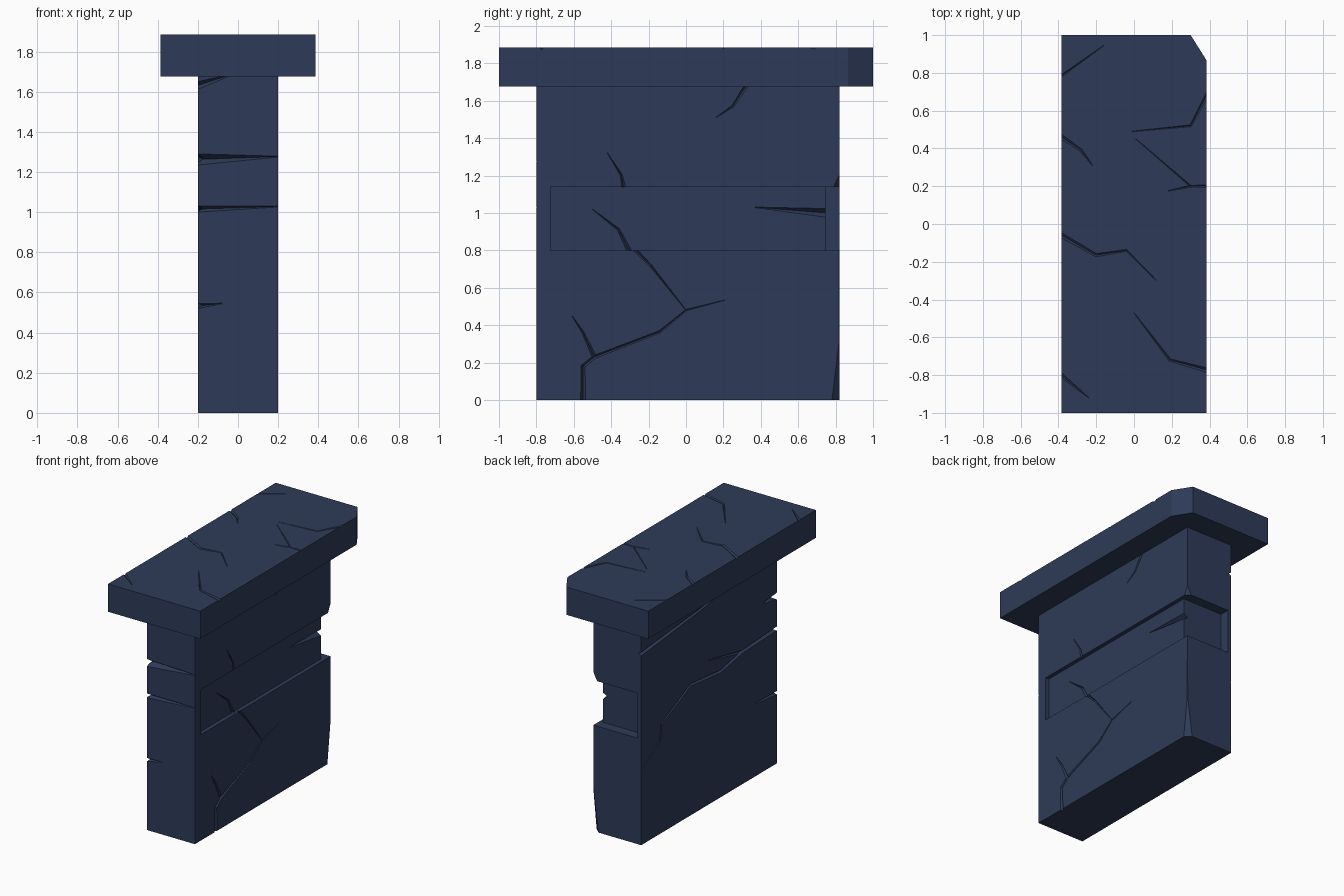
import bpy, bmesh
from mathutils import Vector

cube = bpy.data.objects.get("Cube")
if cube:
    bpy.data.objects.remove(cube, do_unlink=True)

stone = bpy.data.materials.new("slate_blue_stone")
stone.use_nodes = True
COLOUR = (0.027, 0.044, 0.099, 1)
stone.diffuse_color = COLOUR
stone.node_tree.nodes["Principled BSDF"].inputs["Base Color"].default_value = COLOUR


def loft(name, rings):
    """Closed solid running through matching rings of points."""
    bm = bmesh.new()
    rows = [[bm.verts.new(p) for p in ring] for ring in rings]
    n = len(rows[0])
    for a, b in zip(rows, rows[1:]):
        for i in range(n):
            j = (i + 1) % n
            bm.faces.new((a[i], a[j], b[j], b[i]))
    bm.faces.new(rows[0])
    bm.faces.new(rows[-1])
    bmesh.ops.recalc_face_normals(bm, faces=bm.faces)
    mesh = bpy.data.meshes.new(name)
    bm.to_mesh(mesh)
    bm.free()
    mesh.materials.append(stone)
    obj = bpy.data.objects.new(name, mesh)
    bpy.context.collection.objects.link(obj)
    return obj


def prism(name, outline, z0, z1):
    return loft(name, [[(x, y, z) for x, y in outline] for z in (z0, z1)])


def box(name, x0, x1, y0, y1, z0, z1):
    return prism(name, [(x0, y0), (x1, y0), (x1, y1), (x0, y1)], z0, z1)


def cut(target, cutter):
    """Subtract the cutter and remove it."""
    mod = target.modifiers.new("cut", 'BOOLEAN')
    mod.operation, mod.solver, mod.object = 'DIFFERENCE', 'EXACT', cutter
    cutter.hide_render = True
    bpy.context.view_layer.objects.active = target
    bpy.ops.object.modifier_apply(modifier=mod.name)
    bpy.data.objects.remove(cutter, do_unlink=True)


def crack(target, place, path, w0=0.03, w1=0.003, deep=0.8):
    """V-shaped groove along a path, tapering from width w0 to w1."""
    pts = [Vector(p) for p in path]
    rings = []
    for i, p in enumerate(pts):
        w = w0 + (w1 - w0) * i / (len(pts) - 1)
        steps = [(b - a).normalized() for a, b in zip(pts, pts[1:])]
        t = (steps[max(i - 1, 0)] + steps[min(i, len(steps) - 1)]).normalized()
        side = Vector((-t.y, t.x)) * w * 0.75
        d = w * deep
        rings.append([place(*(p + side), d / 2), place(*(p - side), d / 2), place(*p, -d)])
    cut(target, loft("crack_cutter", rings))


# Top slab with one clipped corner
slab = prism("top_slab", [(-.385, -1), (.385, -1), (.385, .865), (.3, 1), (-.385, 1)], 1.675, 1.885)

# Upright wall block
wall = box("wall_block", -.2, .2, -.8, .82, 0, 1.675)

# Recessed band on the side, turning the corner onto the back
cut(wall, box("side_band", .17, .3, -.725, .9, .8, 1.14))
cut(wall, box("back_band", -.17, .3, .745, .9, .8, 1.14))


# Chipped corner edge below and above the band
def chip(*levels):
    cut(wall, loft("chip_cutter", [[(.21 - a, .83, z), (.21, .83 - b, z), (.21, .83, z)]
                                   for z, a, b in levels]))


chip((-.01, .065, .06), (.3, .025, .022), (.81, .022, .02))
chip((1.13, .06, .055), (1.22, .012, .012))


# Mapping from flat crack paths to each surface
def top(u, v, h):
    return (u, v, 1.885 + h)


def left(u, v, h):
    return (.2 + h, u, v)


def band(u, v, h):
    return (.17 + h, u, v)


def right(u, v, h):
    return (-.2 - h, u, v)


def front(u, v, h):
    return (u, -.8 - h, v)


# Cracks in the slab
for path, w in [
    ([(-.41, -.045), (-.2, -.165), (-.04, -.14), (.12, -.3)], .025),
    ([(-.41, .48), (-.28, .39), (-.22, .31)], .025),
    ([(-.41, .765), (-.16, .945)], .012),
    ([(-.41, -.78), (-.24, -.92)], .025),
    ([(.41, -.78), (.19, -.72), (0, -.47)], .025),
    ([(.4, .71), (.3, .52), (-.01, .49)], .02),
    ([(.41, .2), (.3, .2), (.01, .45)], .015),
    ([(.3, .2), (.18, .175)], .012),
]:
    crack(slab, top, path, w, deep=.5)

# Cracks on the banded side
for path, w in [
    ([(-.55, -.03), (-.55, .18), (-.49, .23), (-.14, .365), (0, .48), (.21, .535)], .028),
    ([(-.29, .82), (-.19, .72), (0, .48)], .022),
    ([(-.49, .23), (-.55, .36), (-.61, .45)], .022),
    ([(-.33, 1.12), (-.345, 1.2), (-.42, 1.32)], .022),
    ([(.335, 1.7), (.25, 1.57), (.16, 1.51)], .022),
]:
    crack(wall, left, path, w)
crack(wall, band, [(-.3, .79), (-.36, .91), (-.5, 1.02)], .025)
crack(wall, band, [(.78, .998), (.37, 1.03)], .05)

# Cracks on the plain side
for path, w in [
    ([(.85, 1.44), (.11, 1.51), (-.82, 1.65)], .03),
    ([(-.83, 1.02), (-.386, 1.0), (-.126, .95), (.23, .985), (.58, .82),
      (.595, .7), (.85, .55)], .03),
    ([(-.386, 1.0), (.016, 1.09)], .02),
    ([(-.83, .53), (-.54, .55)], .03),
    ([(-.83, 1.265), (-.65, 1.27)], .05),
]:
    crack(wall, right, path, w, w * .3)

# Wedge cracks on the front
for path, w in [
    ([(-.22, 1.262), (.21, 1.277)], .058),
    ([(-.22, 1.015), (.21, 1.028)], .032),
    ([(-.22, .53), (-.08, .545)], .028),
    ([(-.22, 1.625), (-.02, 1.69)], .04),
]:
    crack(wall, front, path, w)
